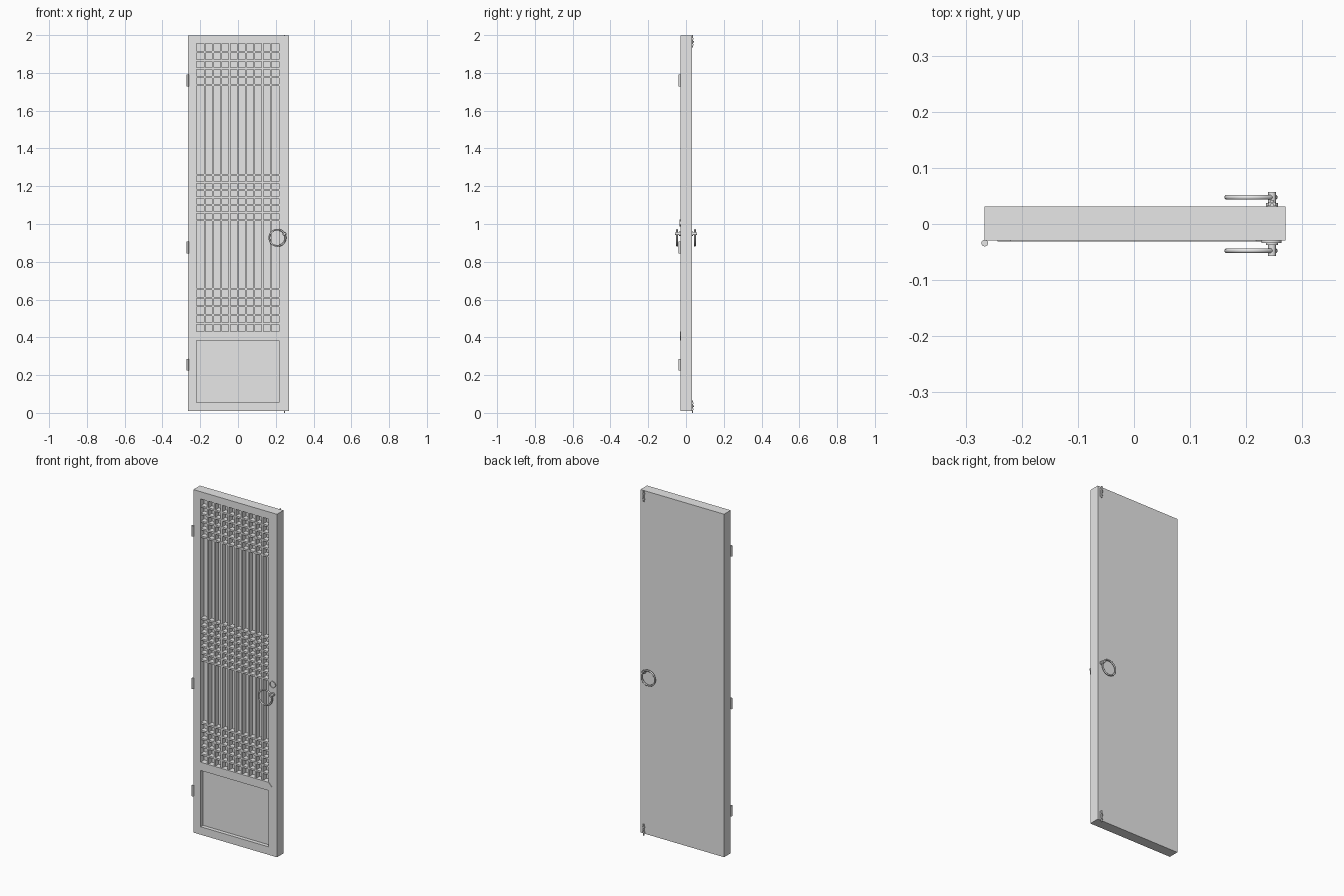
import bpy
from math import pi, radians
from mathutils import Vector

cube = bpy.data.objects.get("Cube")
if cube:
    bpy.data.objects.remove(cube, do_unlink=True)

grey = bpy.data.materials.new("plain_grey")
grey.use_nodes = True
grey.diffuse_color = (0.8, 0.8, 0.8, 1)
grey.node_tree.nodes["Principled BSDF"].inputs["Base Color"].default_value = (0.8, 0.8, 0.8, 1)


def finish(name, smooth=False):
    ob = bpy.context.object
    ob.name = name
    ob.data.materials.append(grey)
    if smooth:
        bpy.ops.object.shade_smooth_by_angle(angle=radians(40))
    return ob


def box(name, x0, x1, y0, y1, z0, z1):
    lo, hi = Vector((x0, y0, z0)), Vector((x1, y1, z1))
    bpy.ops.mesh.primitive_cube_add(size=1, location=(lo + hi) / 2)
    bpy.context.object.scale = hi - lo
    bpy.ops.object.transform_apply(location=False, rotation=False, scale=True)
    return finish(name)


def rod(name, a, b, r, sides=16, cap='NGON'):
    a, b = Vector(a), Vector(b)
    d = b - a
    bpy.ops.mesh.primitive_cylinder_add(
        vertices=sides, radius=r, depth=d.length, location=(a + b) / 2,
        rotation=d.to_track_quat('Z', 'Y').to_euler(), end_fill_type=cap)
    return finish(name, True)


# Door slab with two recesses in the front
L, R, FRONT, BACK = -0.22, 0.217, -0.029, 0.031
door = box("door_slab", -0.266, 0.27, FRONT, BACK, 0.01, 1.997)
for z0, z1, depth in ((0.43, 1.955, 0.034), (0.056, 0.385, 0.022)):
    cutter = box("recess_cutter", L, R, FRONT - 0.1, FRONT + depth, z0, z1)
    cutter.hide_render = True
    mod = door.modifiers.new("recess", 'BOOLEAN')
    mod.object = cutter
    mod.solver = 'EXACT'
    bpy.context.view_layer.objects.active = door
    bpy.ops.object.modifier_apply(modifier=mod.name)
    bpy.data.objects.remove(cutter, do_unlink=True)

# Lattice: vertical bars and three groups of cross bars
BAR = 0.005
step = (R - L) / 10
for i in range(1, 10):
    x = L + step * i
    box("lattice_upright", x - BAR, x + BAR, -0.024, 0.006, 0.43, 1.955)
for top, bottom, count in ((1.91, 1.735, 5), (1.26, 1.02, 7), (0.655, 0.474, 5)):
    for i in range(count):
        z = top + (bottom - top) * i / (count - 1)
        box("lattice_crossbar", L, R, -0.025, 0.006, z - BAR, z + BAR)

# Pointed trim across the middle rail
outline = [(-0.243, 0.407), (L, 0.383), (R, 0.383),
           (0.24, 0.407), (R, 0.431), (L, 0.431)]
n = len(outline)
verts = [(x, y, z) for y in (FRONT - 0.002, FRONT + 0.01) for x, z in outline]
faces = [tuple(range(n)), tuple(range(2 * n - 1, n - 1, -1))]
faces += [(i, i + n, (i + 1) % n + n, (i + 1) % n) for i in range(n)]
mesh = bpy.data.meshes.new("rail_trim")
mesh.from_pydata(verts, [], faces)
trim = bpy.data.objects.new("rail_trim", mesh)
bpy.context.collection.objects.link(trim)
mesh.materials.append(grey)

# Hinge barrels
for z in (1.76, 0.876, 0.255):
    rod("hinge_barrel", (-0.266, -0.034, z - 0.031), (-0.266, -0.034, z + 0.031), 0.006)

# Ring pulls on both sides
PX, PZ = 0.246, 0.948
for name, s in (("front", -1), ("back", 1)):
    rod(name + "_pull_washer", (PX, s * 0.028, PZ), (PX, s * 0.037, PZ), 0.011)
    rod(name + "_pull_pin", (PX, s * 0.03, PZ), (PX, s * 0.057, PZ), 0.007)
    bpy.ops.mesh.primitive_torus_add(
        location=(0.2085, s * 0.0475, 0.927), rotation=(pi / 2, 0, 0),
        major_radius=0.043, minor_radius=0.0045, major_segments=40, minor_segments=10)
    finish(name + "_pull_ring", True)

# Thin lock rim above the front pull
rod("lock_rim", (0.245, -0.034, 1.005), (0.245, -0.028, 1.005), 0.018, 24, 'NOTHING')

# Slide bolts on the back, at the top and bottom
for name, tip, s in (("top", 2.0, -1), ("bottom", 0.0, 1)):
    z0, z1 = sorted((tip + s * 0.012, tip + s * 0.062))
    box(name + "_bolt_plate", PX - 0.009, PX + 0.009, BACK - 0.002, BACK + 0.002, z0, z1)
    rod(name + "_bolt_rod", (PX, 0.034, tip), (PX, 0.034, tip + s * 0.066), 0.0035, 12)
    for off in (0.02, 0.05):
        z = tip + s * off
        box(name + "_bolt_guide", PX - 0.006, PX + 0.006, BACK, 0.039, z - 0.004, z + 0.004)
    z = tip + s * 0.035
    rod(name + "_bolt_knob", (PX, 0.034, z), (PX, 0.043, z), 0.003, 10)
